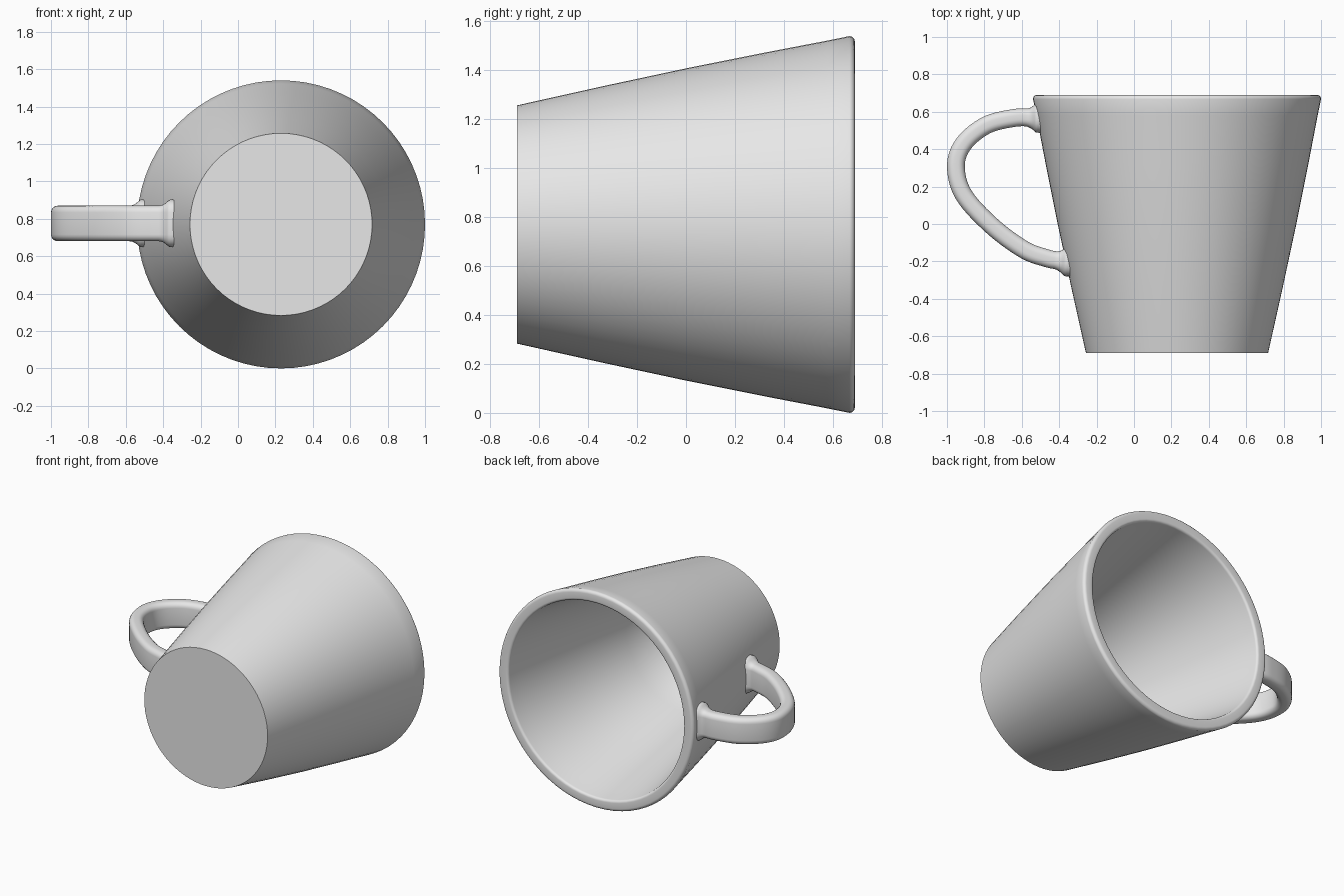
import bpy, bmesh, math
from mathutils import Vector

cube = bpy.data.objects.get("Cube")
if cube:
    bpy.data.objects.remove(cube, do_unlink=True)

CX, CZ = 0.23, 0.77      # axis of the cup, which lies along y
SIDES = 72

glaze = bpy.data.materials.new("grey_glaze")
glaze.use_nodes = True
glaze.diffuse_color = (0.8, 0.8, 0.8, 1)
glaze.node_tree.nodes["Principled BSDF"].inputs["Base Color"].default_value = (0.8, 0.8, 0.8, 1)


def finish(name, bm):
    bmesh.ops.recalc_face_normals(bm, faces=bm.faces)
    mesh = bpy.data.meshes.new(name)
    bm.to_mesh(mesh)
    bm.free()
    mesh.materials.append(glaze)
    obj = bpy.data.objects.new(name, mesh)
    bpy.context.collection.objects.link(obj)
    bpy.ops.object.select_all(action='DESELECT')
    obj.select_set(True)
    bpy.context.view_layer.objects.active = obj
    bpy.ops.object.shade_smooth_by_angle(angle=math.radians(40))
    return obj


def skin(bm, rings):
    """Bridge closed rings of points and cap both ends."""
    loops = [[bm.verts.new(p) for p in ring] for ring in rings]
    n = len(loops[0])
    for a, b in zip(loops, loops[1:]):
        for i in range(n):
            j = (i + 1) % n
            bm.faces.new((a[i], a[j], b[j], b[i]))
    bm.faces.new(loops[0])
    bm.faces.new(loops[-1])


def arc(cx, cy, r, start, end, steps=5):
    """Points (radius, y) along a rounded edge."""
    angles = [math.radians(start + (end - start) * k / steps) for k in range(steps + 1)]
    return [(cx + r * math.cos(a), cy + r * math.sin(a)) for a in angles]


# Cup body: outer wall, rounded lip, inner wall and floor
profile = [(0.487, -0.69), (0.564, -0.345), (0.638, 0.0), (0.704, 0.33), (0.752, 0.58)]
profile += arc(0.748, 0.668, 0.022, 0, 90)
profile += arc(0.709, 0.672, 0.018, 90, 180)
profile += [(0.673, 0.58), (0.626, 0.33), (0.56, 0.0), (0.487, -0.345), (0.445, -0.56)]
profile += [(0.425, -0.595), (0.39, -0.61)]
bm = bmesh.new()
turns = [2 * math.pi * i / SIDES for i in range(SIDES)]
skin(bm, [[(CX + r * math.cos(a), y, CZ + r * math.sin(a)) for a in turns] for r, y in profile])
finish("cup_body", bm)


# Handle: rounded strap swept along a smooth path, flared where it meets the wall
def spline(points, steps=8):
    pts = [Vector(p) for p in points]
    pts = [2 * pts[0] - pts[1]] + pts + [2 * pts[-1] - pts[-2]]
    out = []
    for a, b, c, d in zip(pts, pts[1:], pts[2:], pts[3:]):
        for k in range(steps):
            t = k / steps
            out.append(0.5 * (2 * b + (c - a) * t + (2 * a - 5 * b + 4 * c - d) * t * t
                              + (3 * b - a - 3 * c + d) * t ** 3))
    return out + [pts[-2]]


path = spline([(-0.475, 0.566), (-0.54, 0.568), (-0.64, 0.567), (-0.79, 0.528),
               (-0.91, 0.43), (-0.952, 0.31), (-0.91, 0.155), (-0.76, -0.01),
               (-0.59, -0.136), (-0.47, -0.182), (-0.40, -0.196), (-0.325, -0.203)])


def strap_section(grow):
    """Rounded rectangle: (across, z) offsets."""
    half_t, half_w, r = 0.0475 + grow, 0.095 + grow, 0.036 + grow
    corners = [(1, 1, 0), (-1, 1, 90), (-1, -1, 180), (1, -1, 270)]
    return [p for sx, sz, a in corners
            for p in arc(sx * (half_t - r), sz * (half_w - r), r, a, a + 90)]


def wall_gap(p):
    """Distance outwards from the cup wall."""
    return (CX - p.x) - (0.638 + 0.205 * p.y)


bm = bmesh.new()
rings = []
for i, p in enumerate(path):
    tangent = (path[min(i + 1, len(path) - 1)] - path[max(i - 1, 0)]).normalized()
    side = Vector((-tangent.y, tangent.x))
    near = max(0.0, 1 - max(0.0, wall_gap(p)) / 0.055)
    rings.append([(p.x + side.x * u, p.y + side.y * u, CZ + 0.005 + w)
                  for u, w in strap_section(0.032 * near ** 2)])
skin(bm, rings)
finish("handle", bm)
